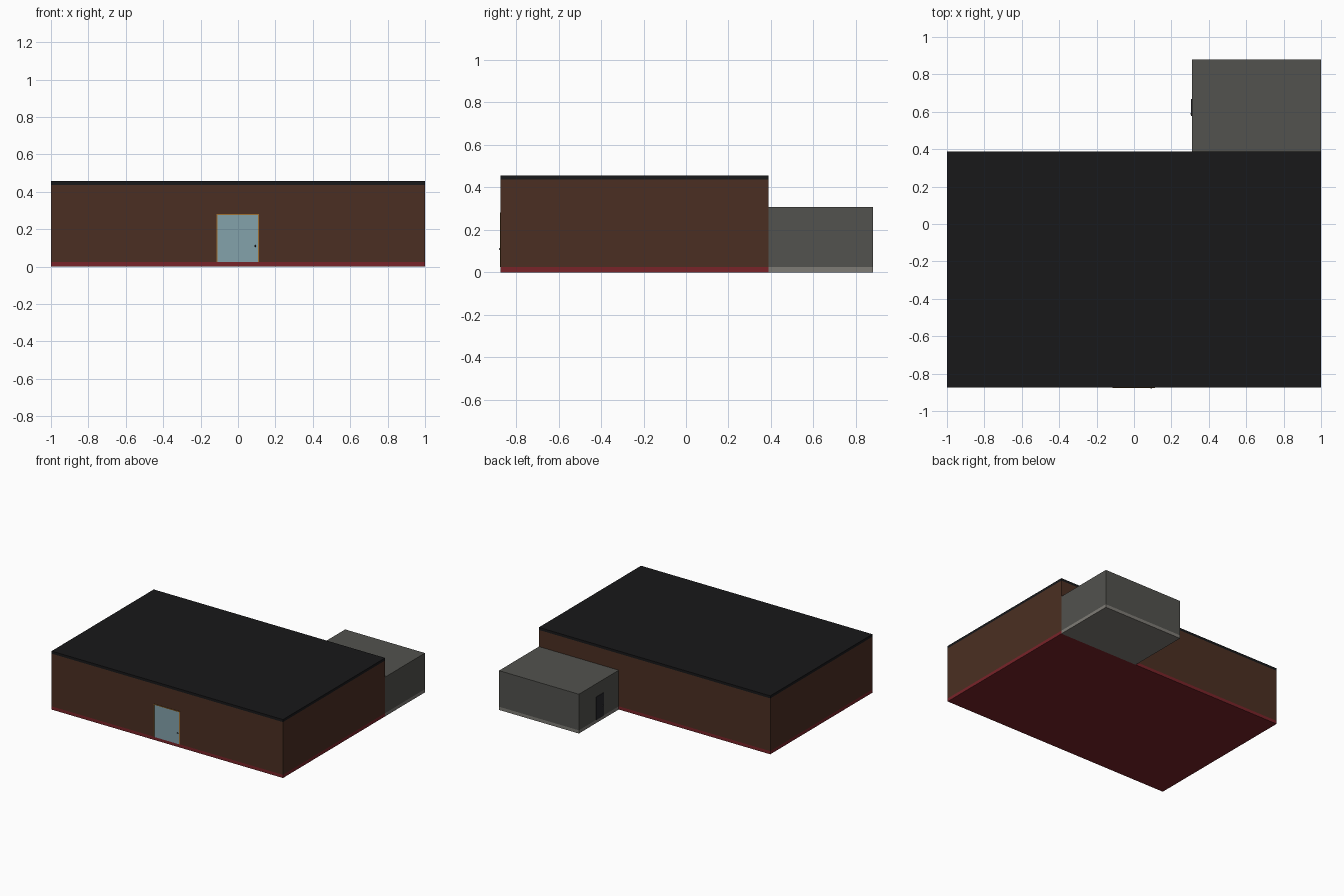
import bpy, bmesh
from mathutils import Vector

if "Cube" in bpy.data.objects:
    bpy.data.objects.remove(bpy.data.objects["Cube"])


def material(name, rgb):
    m = bpy.data.materials.new(name)
    m.diffuse_color = (*rgb, 1)
    m.use_nodes = True
    m.node_tree.nodes["Principled BSDF"].inputs["Base Color"].default_value = m.diffuse_color
    return m


def box(name, lo, hi, mat):
    """Axis-aligned box between two corners."""
    lo, hi = Vector(lo), Vector(hi)
    bm = bmesh.new()
    bmesh.ops.create_cube(bm, size=1)
    for v in bm.verts:
        v.co = (lo + hi) / 2 + Vector(a * b for a, b in zip(v.co, hi - lo))
    return finish(name, bm, mat)


def finish(name, bm, mat):
    me = bpy.data.meshes.new(name)
    bm.to_mesh(me)
    bm.free()
    me.materials.append(mat)
    ob = bpy.data.objects.new(name, me)
    bpy.context.collection.objects.link(ob)
    return ob


def knob(name, centre, radius, mat):
    bm = bmesh.new()
    bmesh.ops.create_uvsphere(bm, u_segments=12, v_segments=8, radius=radius)
    bmesh.ops.translate(bm, verts=bm.verts, vec=centre)
    for f in bm.faces:
        f.smooth = True
    return finish(name, bm, mat)


brown = material("brown_wall", (0.07, 0.028, 0.016))
red = material("red_base", (0.19, 0.017, 0.022))
black = material("black_roof", (0.009, 0.009, 0.010))
grey = material("grey_wall", (0.085, 0.085, 0.077))
pale = material("pale_base", (0.21, 0.20, 0.18))
glass = material("blue_door", (0.23, 0.36, 0.41))
gold = material("gold_frame", (0.35, 0.16, 0.03))
dark = material("dark_metal", (0.02, 0.02, 0.025))

# Main building
x0, x1, y0, y1 = -1.0, 1.0, -0.873, 0.388
box("main_base", (x0, y0, 0), (x1, y1, 0.025), red)
box("main_walls", (x0, y0, 0.025), (x1, y1, 0.437), brown)
box("main_roof", (x0, y0, 0.437), (x1, y1, 0.457), black)

# Rear annex
box("annex_base", (0.31, y1, 0), (1.0, 0.88, 0.025), pale)
box("annex_walls", (0.31, y1, 0.025), (1.0, 0.88, 0.307), grey)

# Front door with thin frame
fy = y0 - 0.004
box("front_door", (-0.11, y0 - 0.003, 0.025), (0.106, y0 + 0.01, 0.276), glass)
box("front_frame_left", (-0.115, fy, 0.025), (-0.11, y0 + 0.01, 0.281), gold)
box("front_frame_right", (0.106, fy, 0.025), (0.111, y0 + 0.01, 0.281), gold)
box("front_frame_top", (-0.11, fy, 0.276), (0.106, y0 + 0.01, 0.281), gold)
knob("front_door_knob", (0.093, y0 - 0.002, 0.11), 0.005, dark)

# Side door of the annex
box("annex_door", (0.306, 0.577, 0.025), (0.32, 0.667, 0.205), dark)
knob("annex_door_knob", (0.305, 0.59, 0.11), 0.004, grey)
